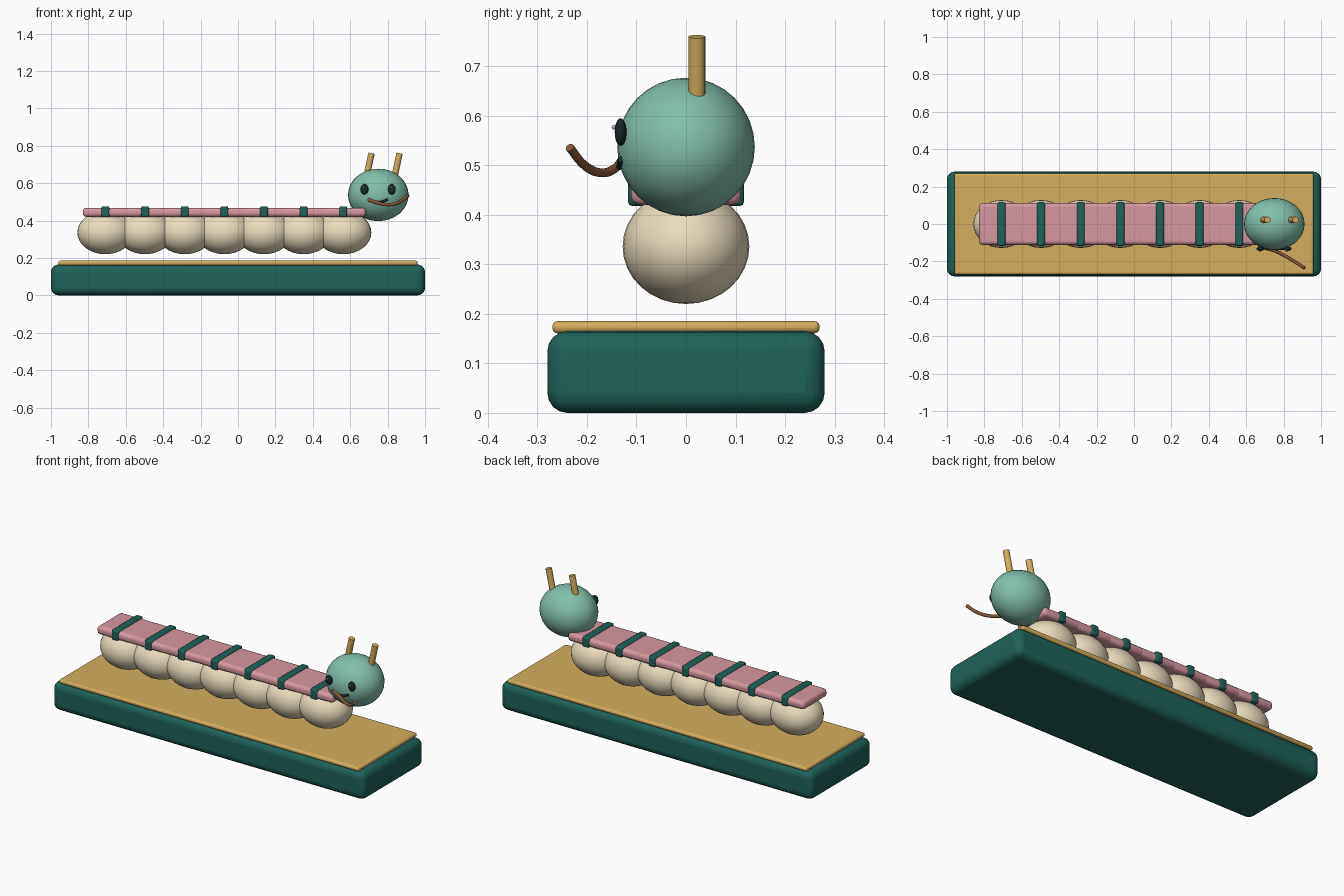
import bpy, math
from mathutils import Vector

if "Cube" in bpy.data.objects:
    bpy.data.objects.remove(bpy.data.objects["Cube"])


def mat(name, r, g, b):
    m = bpy.data.materials.new(name)
    m.diffuse_color = [(c / 255) ** 2.2 for c in (r, g, b)] + [1]
    m.use_nodes = True
    m.node_tree.nodes["Principled BSDF"].inputs["Base Color"].default_value = m.diffuse_color
    return m


TEAL = mat("dark_teal", 36, 98, 90)
GOLD = mat("gold", 212, 172, 95)
CREAM = mat("cream", 236, 220, 188)
PINK = mat("pink", 214, 150, 158)
GREEN = mat("green", 130, 190, 170)
BROWN = mat("brown", 140, 90, 58)
DARK = mat("dark", 28, 45, 45)
WHITE = mat("white", 245, 245, 245)


def finish(name, m):
    o = bpy.context.object
    o.name = name
    o.data.materials.append(m)
    return o


def box(name, centre, size, m, bevel, segments=3):
    bpy.ops.mesh.primitive_cube_add(size=1, location=centre)
    o = finish(name, m)
    o.scale = size
    bpy.ops.object.transform_apply(location=False, rotation=False, scale=True)
    b = o.modifiers.new("bevel", 'BEVEL')
    b.width, b.segments = bevel, segments
    bpy.ops.object.shade_smooth_by_angle(angle=math.radians(35))
    return o


def ball(name, centre, radii, m, segs=32, rings=16):
    bpy.ops.mesh.primitive_uv_sphere_add(segments=segs, ring_count=rings, radius=1, location=centre)
    o = finish(name, m)
    o.scale = radii
    bpy.ops.object.transform_apply(location=False, rotation=False, scale=True)
    bpy.ops.object.shade_smooth()
    return o


def rod(name, a, b, radius, m):
    a, b = Vector(a), Vector(b)
    bpy.ops.mesh.primitive_cylinder_add(vertices=20, radius=radius, depth=(b - a).length,
                                        location=(a + b) / 2)
    o = finish(name, m)
    o.rotation_euler = (b - a).to_track_quat('Z', 'Y').to_euler()
    bpy.ops.object.shade_smooth_by_angle(angle=math.radians(35))
    return o


def tube(name, points, radius, m):
    c = bpy.data.curves.new(name, 'CURVE')
    c.dimensions = '3D'
    c.bevel_depth, c.bevel_resolution, c.resolution_u = radius, 3, 8
    c.use_fill_caps = True
    s = c.splines.new('BEZIER')
    s.bezier_points.add(len(points) - 1)
    for p, co in zip(s.bezier_points, points):
        p.co = co
        p.handle_left_type = p.handle_right_type = 'AUTO'
    o = bpy.data.objects.new(name, c)
    bpy.context.collection.objects.link(o)
    c.materials.append(m)
    return o


# plinth and its top board
box("base", (0, 0, 0.0825), (2, 0.56, 0.165), TEAL, 0.04, 4)
box("base_top", (0, 0, 0.173), (1.92, 0.54, 0.025), GOLD, 0.011)

# body balls, each with a back panel and strap
for i in range(7):
    x = -0.709 + 0.212 * i
    ball(f"body_segment_{i + 1}", (x, 0, 0.336), (0.15, 0.128, 0.116), CREAM)
    box(f"back_panel_{i + 1}", (x, 0, 0.444), (0.242, 0.222, 0.048), PINK, 0.018)
    box(f"strap_{i + 1}", (x, 0, 0.447), (0.042, 0.234, 0.058), TEAL, 0.008, 2)

# head
HX = 0.75
ball("head", (HX, 0, 0.537), (0.162, 0.139, 0.14), GREEN)

# eyes with highlights, and antennae
for side, ex, ax in (("left", 0.676, 0.684), ("right", 0.822, 0.834)):
    ball(f"eye_{side}", (ex, -0.132, 0.567), (0.021, 0.012, 0.028), DARK, 20, 12)
    ball(f"eye_highlight_{side}", (ex - 0.004, -0.145, 0.577), (0.005, 0.005, 0.005), WHITE, 12, 8)
    rod(f"antenna_{side}", (ax, 0.022, 0.62), (ax + 0.03, 0.022, 0.76), 0.017, GOLD)

# smile and the curved stalk held in the mouth
tube("smile", [(0.70, -0.131, 0.512), (0.75, -0.134, 0.497), (0.80, -0.131, 0.512)], 0.007, DARK)
tube("stalk", [(0.695, -0.128, 0.512), (0.75, -0.143, 0.494), (0.81, -0.172, 0.485),
               (0.865, -0.205, 0.500), (0.912, -0.235, 0.536)], 0.009, BROWN)
